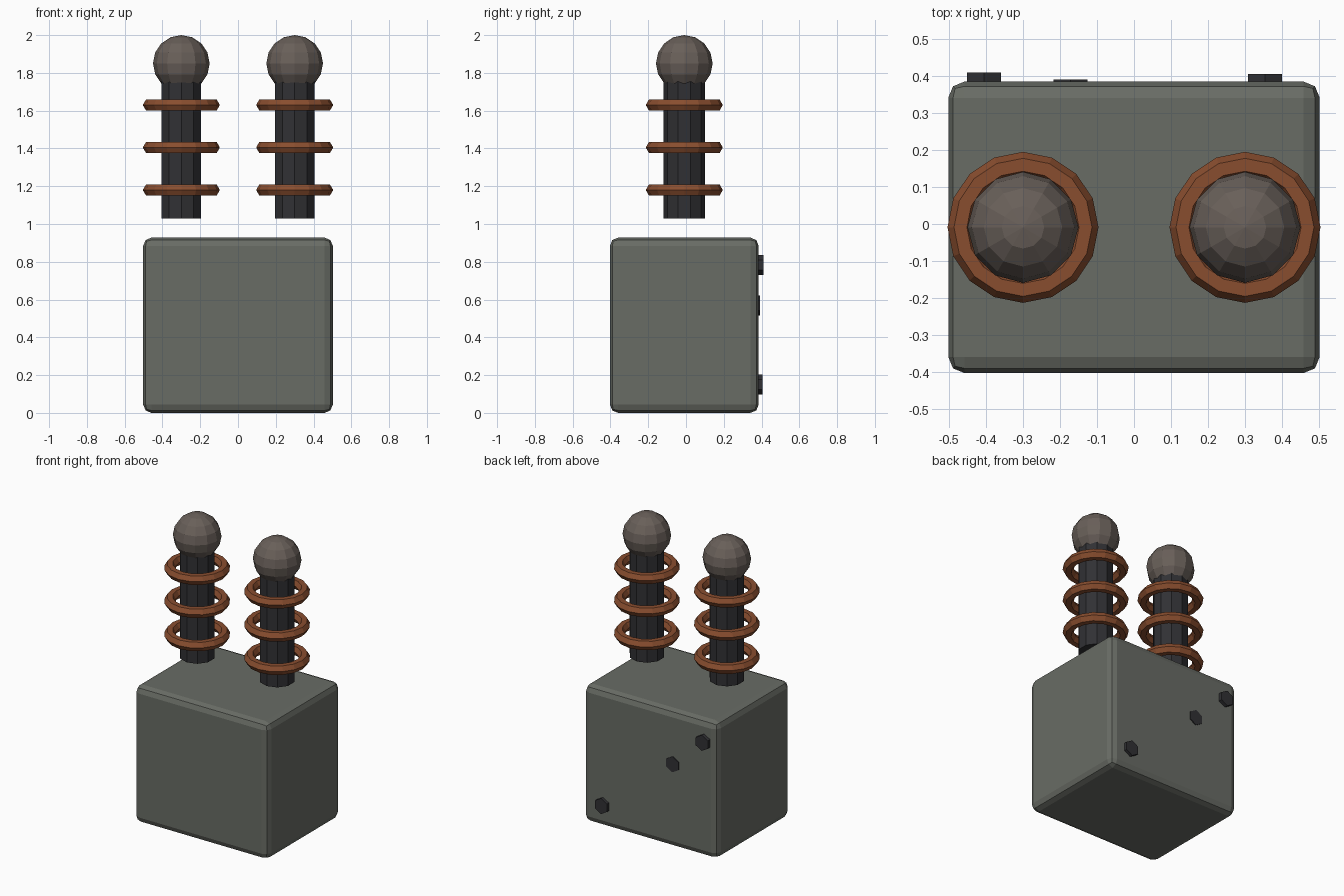
import bpy, bmesh
from math import cos, sin, pi
from mathutils import Matrix

if "Cube" in bpy.data.objects:
    bpy.data.objects.remove(bpy.data.objects["Cube"])

CY = -0.009  # depth centre of the housing and both pillars


def material(name, rgb):
    m = bpy.data.materials.new(name)
    m.diffuse_color = (*rgb, 1)
    m.use_nodes = True
    m.node_tree.nodes["Principled BSDF"].inputs["Base Color"].default_value = m.diffuse_color
    return m


HOUSING = material("grey_green_metal", (0.14, 0.15, 0.13))
DARK = material("dark_metal", (0.03, 0.03, 0.034))
COPPER = material("copper", (0.25, 0.075, 0.028))
KNOB = material("warm_grey_metal", (0.14, 0.115, 0.10))


def finish(name, bm, mat, loc):
    bmesh.ops.recalc_face_normals(bm, faces=bm.faces[:])
    me = bpy.data.meshes.new(name)
    bm.to_mesh(me)
    bm.free()
    me.materials.append(mat)
    ob = bpy.data.objects.new(name, me)
    ob.location = loc
    bpy.context.collection.objects.link(ob)
    return ob


def prism(name, sides, radius, depth, mat, loc, along_y=False):
    # first corner points to +y, or straight up when the axis runs along y
    bm = bmesh.new()
    bmesh.ops.create_cone(bm, cap_ends=True, segments=sides, radius1=radius,
                          radius2=radius, depth=depth)
    turn = Matrix.Rotation(pi / 2, 3, 'Z')
    pointing = max(bm.verts, key=lambda v: v.co.y).co.y
    if pointing < radius * 0.999:
        bmesh.ops.rotate(bm, verts=bm.verts[:], matrix=turn)
    if along_y:
        bmesh.ops.rotate(bm, verts=bm.verts[:], matrix=Matrix.Rotation(pi / 2, 3, 'X'))
    return finish(name, bm, mat, loc)


def ring(name, major, minor, n_major, n_minor, mat, loc):
    bm = bmesh.new()
    loops = []
    for i in range(n_major):
        a = 2 * pi * i / n_major
        loop = []
        for j in range(n_minor):
            b = 2 * pi * j / n_minor
            r = major + minor * cos(b)
            loop.append(bm.verts.new((r * cos(a), r * sin(a), minor * sin(b))))
        loops.append(loop)
    for i in range(n_major):
        p, q = loops[i], loops[(i + 1) % n_major]
        for j in range(n_minor):
            k = (j + 1) % n_minor
            bm.faces.new((p[j], q[j], q[k], p[k]))
    return finish(name, bm, mat, loc)


# housing block with rounded edges
bm = bmesh.new()
bmesh.ops.create_cube(bm, size=1)
bmesh.ops.scale(bm, verts=bm.verts[:], vec=(1.004, 0.788, 0.928))
bmesh.ops.bevel(bm, geom=bm.edges[:], offset=0.044, segments=2, profile=0.5,
                affect='EDGES')
finish("housing", bm, HOUSING, (0, CY, 0.464))

# two floating pillars, each with three coil rings and a ball on top
for side, x in (("left", -0.3), ("right", 0.3)):
    prism(side + "_pillar", 10, 0.11, 0.75, DARK, (x, CY, 1.405))
    for i in range(3):
        ring(f"{side}_coil_{i + 1}", 0.169, 0.035, 16, 6, COPPER,
             (x, CY, 1.18 + 0.225 * i))
    bm = bmesh.new()
    bmesh.ops.create_uvsphere(bm, u_segments=12, v_segments=8, radius=0.15)
    finish(side + "_ball", bm, KNOB, (x, CY, 1.85))

# three hexagonal bolts on the back, standing out by different amounts
for i, (x, z, y_end) in enumerate(((-0.405, 0.783, 0.41), (-0.171, 0.568, 0.391),
                                   (0.354, 0.15, 0.406))):
    prism(f"back_bolt_{i + 1}", 6, 0.053, 0.04, DARK, (x, y_end - 0.02, z), True)
